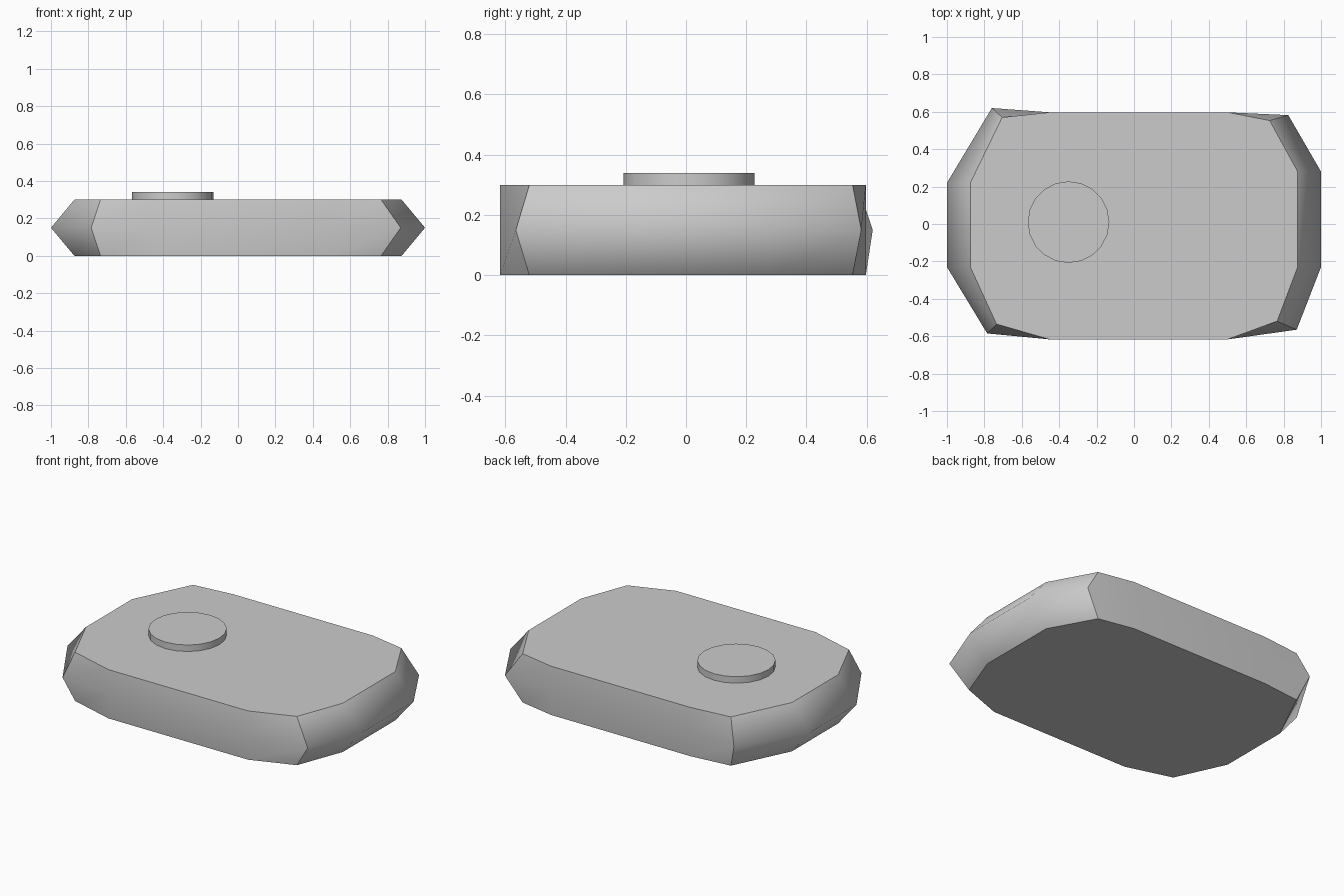
import bpy, bmesh
from math import radians

if "Cube" in bpy.data.objects:
    bpy.data.objects.remove(bpy.data.objects["Cube"])

# Outline of the body: (rim x, rim y, mid-height x, mid-height y, is corner)
OUTLINE = [
    (-0.875, -0.23, -1.0, -0.23, 0),
    (-0.735, -0.535, -0.785, -0.585, 1),
    (-0.45, -0.617, -0.45, -0.617, 0),
    (0.50, -0.617, 0.50, -0.617, 0),
    (0.765, -0.52, 0.87, -0.565, 1),
    (0.875, -0.23, 1.0, -0.23, 0),
    (0.875, 0.28, 1.0, 0.28, 0),
    (0.725, 0.553, 0.825, 0.582, 1),
    (0.50, 0.597, 0.50, 0.597, 0),
    (-0.45, 0.597, -0.45, 0.597, 0),
    (-0.705, 0.57, -0.76, 0.62, 1),
    (-0.875, 0.22, -1.0, 0.22, 0),
]
HEIGHT = 0.30


def build_body():
    bm = bmesh.new()
    rings = []
    for z, k in ((0, 0), (HEIGHT / 2, 2), (HEIGHT, 0)):
        rings.append([bm.verts.new((p[k], p[k + 1], z)) for p in OUTLINE])
    n = len(OUTLINE)
    # Side walls, softly shaded across the mid-height ridge
    for low, high in zip(rings, rings[1:]):
        for i in range(n):
            j = (i + 1) % n
            bm.faces.new((low[i], low[j], high[j], high[i])).smooth = True
    # Flat top and bottom
    caps = [bm.faces.new(rings[2]), bm.faces.new(rings[0][::-1])]
    for cap in caps:
        for e in cap.edges:
            e.smooth = False
    # Hard creases up the four corners
    for i, p in enumerate(OUTLINE):
        if p[4]:
            for low, high in zip(rings, rings[1:]):
                bm.edges.get((low[i], high[i])).smooth = False
    mesh = bpy.data.meshes.new("body")
    bm.to_mesh(mesh)
    bm.free()
    body = bpy.data.objects.new("body", mesh)
    bpy.context.collection.objects.link(body)


build_body()

# Low round button on the top
bpy.ops.mesh.primitive_cylinder_add(vertices=20, radius=0.218, depth=0.04,
                                    location=(-0.35, 0.01, HEIGHT + 0.02))
button = bpy.context.object
button.name = "button"
bpy.ops.object.shade_smooth_by_angle(angle=radians(30))
